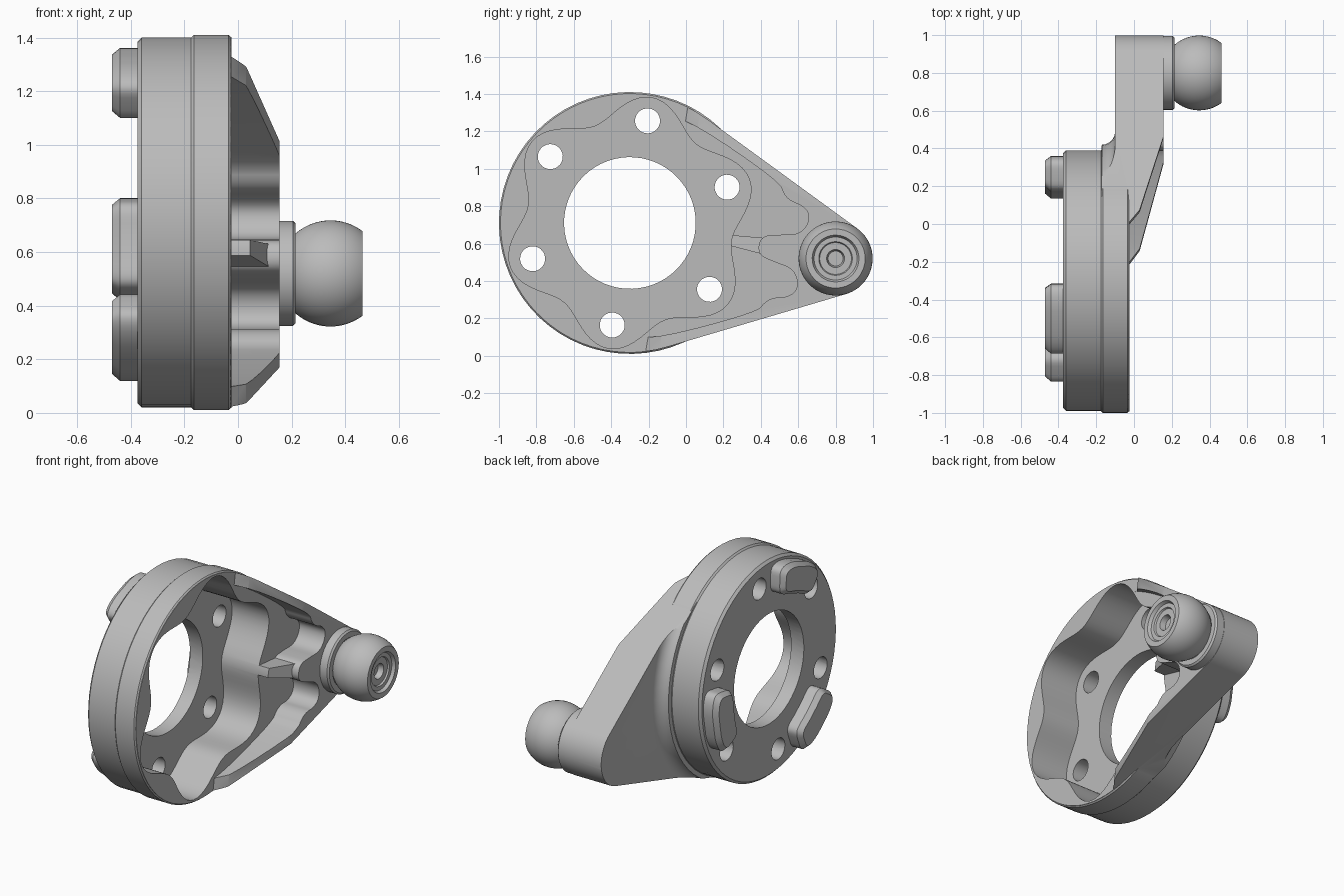
import bpy, bmesh, math
from mathutils import Matrix, Vector

if "Cube" in bpy.data.objects:
    bpy.data.objects.remove(bpy.data.objects["Cube"], do_unlink=True)

# Parts are laid out along the arm: x is the disc axis, s runs to the ball, t across
PLACE = Matrix.Translation((0, -0.30, 0.71)) @ Matrix.Rotation(math.radians(-9.8), 4, "X")
BALL_S = 1.116

metal = bpy.data.materials.new("grey metal")
metal.use_nodes = True
metal.diffuse_color = (0.5, 0.5, 0.5, 1)
metal.node_tree.nodes["Principled BSDF"].inputs["Base Color"].default_value = (0.5, 0.5, 0.5, 1)


def finish(name, bm):
    bmesh.ops.recalc_face_normals(bm, faces=bm.faces)
    mesh = bpy.data.meshes.new(name)
    bm.to_mesh(mesh)
    bm.free()
    mesh.materials.append(metal)
    obj = bpy.data.objects.new(name, mesh)
    bpy.context.scene.collection.objects.link(obj)
    return obj


def extrude(name, points, offset):
    """Extrude a closed 3D outline along a vector."""
    bm = bmesh.new()
    face = bm.faces.new([bm.verts.new(p) for p in points])
    new = bmesh.ops.extrude_face_region(bm, geom=[face])["geom"]
    bmesh.ops.translate(bm, vec=Vector(offset),
                        verts=[v for v in new if isinstance(v, bmesh.types.BMVert)])
    return finish(name, bm)


def prism(name, outline, x0, x1):
    return extrude(name, [(x0, s, t) for s, t in outline], (x1 - x0, 0, 0))


def lathe(name, profile, s=0, steps=64):
    """Spin an (x, radius) profile about the x axis."""
    bm = bmesh.new()
    verts = [bm.verts.new((x, s + r, 0)) for x, r in profile]
    edges = [bm.edges.new(pair) for pair in zip(verts, verts[1:])]
    bmesh.ops.spin(bm, geom=verts + edges, cent=(0, s, 0), axis=(1, 0, 0),
                   angle=math.tau, steps=steps)
    bmesh.ops.remove_doubles(bm, verts=bm.verts, dist=1e-4)
    return finish(name, bm)


def arc(cx, cy, r, a0, a1, n):
    return [(cx + r * math.cos(math.radians(a0 + (a1 - a0) * i / n)),
             cy + r * math.sin(math.radians(a0 + (a1 - a0) * i / n))) for i in range(n + 1)]


def rounded(points):
    """Cut the corners of a closed outline twice."""
    for _ in range(2):
        pairs = zip(points, points[1:] + points[:1])
        points = [q for a, b in pairs for q in
                  [(a[0] * u + b[0] * (1 - u), a[1] * u + b[1] * (1 - u)) for u in (0.75, 0.25)]]
    return points


def boolean(target, tool, operation):
    mod = target.modifiers.new("boolean", "BOOLEAN")
    mod.operation, mod.solver, mod.object = operation, "EXACT", tool
    graph = bpy.context.evaluated_depsgraph_get()
    graph.update()
    mesh = bpy.data.meshes.new_from_object(target.evaluated_get(graph))
    target.modifiers.clear()
    target.data = mesh
    bpy.data.objects.remove(tool, do_unlink=True)


# Round housing with a slightly wider front flange
housing = lathe("housing", [(-0.375, 0), (-0.375, 0.675), (-0.36, 0.69), (-0.175, 0.69),
                            (-0.165, 0.70), (-0.035, 0.70), (-0.02, 0.685), (-0.02, 0)])

# Tapered arm, with a fillet where its back runs into the housing
R_BIG, R_END = 0.692, 0.198
tangent = math.degrees(math.acos((R_BIG - R_END) / BALL_S))
outline = arc(0, 0, R_BIG, tangent, 360 - tangent, 48) + arc(BALL_S, 0, R_END, -tangent, tangent, 24)
arm = prism("arm", outline, -0.18, 0.155)
fillet = [(x, r) for x, r in arc(-0.17, 0.79, 0.07, -90, 0, 6)]
limits = lathe("arm_limits", [(-0.172, 0), (-0.172, 0.71)] + fillet + [(-0.10, 2), (0.3, 2), (0.3, 0)])
boolean(arm, limits, "INTERSECT")
boolean(housing, arm, "UNION")

# Ramp that lowers the arm to the flange
ramp = [(-1.2, -0.025), (0.20, -0.025), (0.27, 0.03), (0.70, 0.156), (0.70, 0.4), (-1.2, 0.4)]
boolean(housing, extrude("ramp_cutter", [(x, s, -1) for s, x in ramp], (0, 0, 2)), "DIFFERENCE")

# Hollow between the two side walls, wrapping round the boss
half = [(0.10, 0.60), (0.27, 0.575), (0.75, 0.353), (0.785, 0.29), (0.83, 0.26), (0.89, 0.25),
        (0.94, 0.21), (0.935, 0.14), (0.89, 0.09), (0.80, 0.075), (0.70, 0.05)]
pocket = rounded(half + [(s, -t) for s, t in reversed(half)])
boolean(housing, prism("pocket_cutter", pocket, -0.0255, 0.4), "DIFFERENCE")

# Centre rib running up to the boss
rib = prism("rib", [(0.54, -0.028), (0.80, -0.05), (0.80, 0.05), (0.54, 0.028)], -0.06, 0.15)
for v in rib.data.vertices:
    if v.co.y < 0.6 and v.co.x > 0:
        v.co.x = 0.04
boolean(housing, rib, "UNION")

# Scalloped cavity, bore and six bolt holes
lobes = []
for i in range(120):
    a = math.tau * i / 120
    r = 0.615 - 0.065 * math.cos(6 * a)
    lobes.append((r * math.cos(a), r * math.sin(a)))
boolean(housing, prism("cavity_cutter", lobes, -0.285, 0.4), "DIFFERENCE")
boolean(housing, prism("bore_cutter", arc(0, 0, 0.352, 0, 354, 59), -0.6, 0), "DIFFERENCE")
for i in range(6):
    a = math.radians(30 + 60 * i)
    hole = arc(0.554 * math.cos(a), 0.554 * math.sin(a), 0.067, 0, 345, 23)
    boolean(housing, prism("hole_cutter", hole, -0.6, -0.1), "DIFFERENCE")

# Three curved locating pads on the back
pads = []


def soft(v):
    return math.copysign(abs(v) ** 0.45, v)


for k in range(3):
    bm = bmesh.new()
    rings = []
    for x, size in ((-0.365, 1), (-0.44, 1), (-0.47, 0.76)):
        ring = []
        for i in range(40):
            a = math.tau * (i + 0.5) / 40
            r = 0.565 + 0.096 * size * soft(math.cos(a))
            b = math.tau * k / 3 + math.radians(18.5) * (size + 1) / 2 * soft(math.sin(a))
            ring.append(bm.verts.new((x, r * math.cos(b), r * math.sin(b))))
        rings.append(ring)
    for low, high in zip(rings, rings[1:]):
        for i in range(40):
            j = (i + 1) % 40
            bm.faces.new((low[i], low[j], high[j], high[i]))
    bm.faces.new(rings[0])
    bm.faces.new(rings[-1])
    pads.append(finish(f"locating_pad_{k + 1}", bm))

# Ball stud with collar, flat end and stepped socket
ball = arc(0.345, 0, 0.198, 140, 53, 22)
stud = lathe("ball_stud", [(0.14, 0), (0.14, 0.196), (0.205, 0.196), (0.215, 0.186), (0.215, 0.152)]
             + ball + [(0.464, 0.125), (0.445, 0.115), (0.445, 0.09), (0.435, 0.085),
                       (0.435, 0.048), (0.40, 0.04), (0.40, 0)], BALL_S, 48)

# Place everything and shade it
for obj in [housing, stud] + pads:
    obj.data.transform(PLACE)
    for other in bpy.context.scene.objects:
        other.select_set(other == obj)
    bpy.context.view_layer.objects.active = obj
    bpy.ops.object.shade_smooth_by_angle(angle=math.radians(30))
